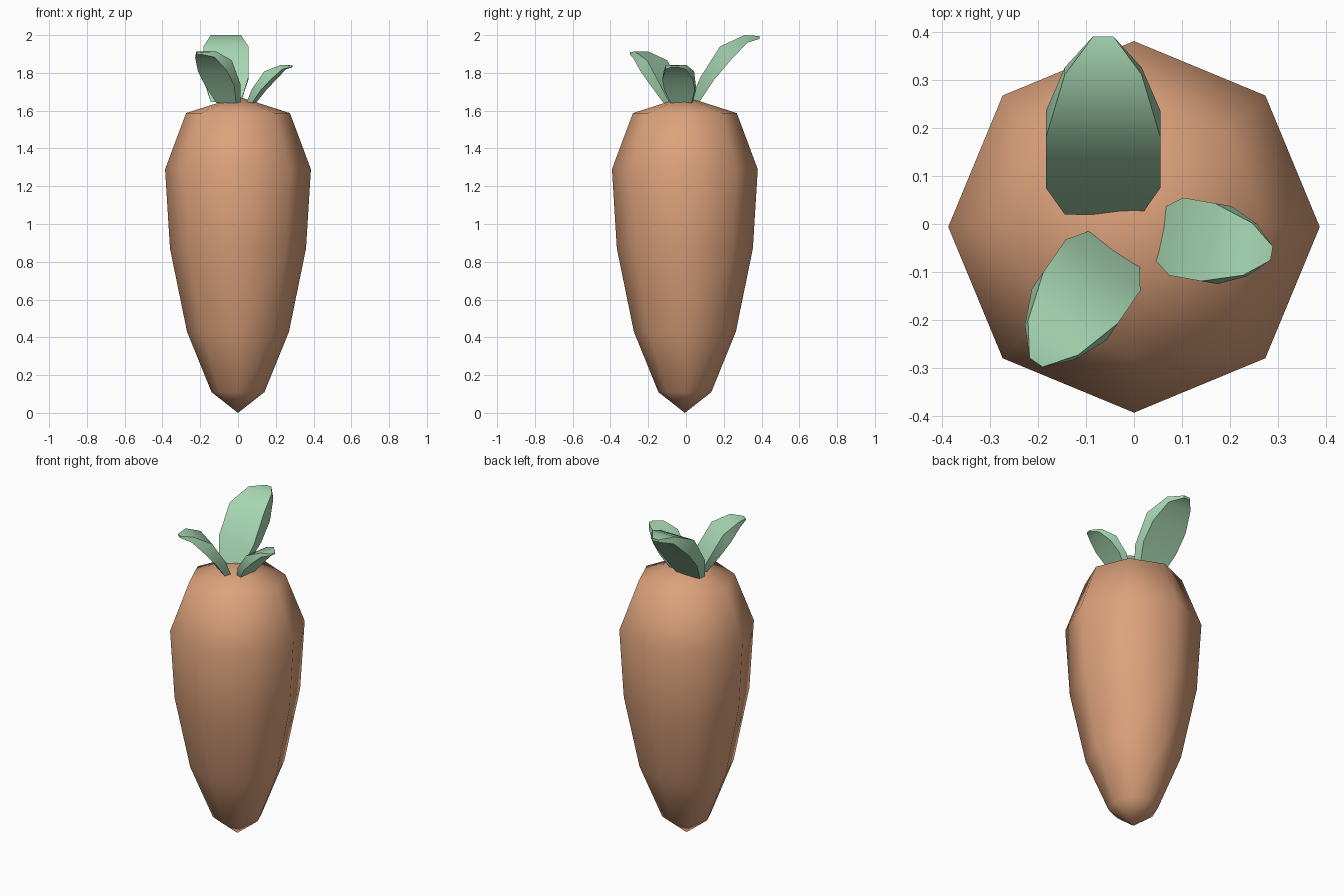
import bpy, bmesh, math
from mathutils import Matrix, Vector

if "Cube" in bpy.data.objects:
    bpy.data.objects.remove(bpy.data.objects["Cube"])


def material(name, rgb):
    m = bpy.data.materials.new(name)
    m.diffuse_color = (*rgb, 1)
    m.use_nodes = True
    m.node_tree.nodes["Principled BSDF"].inputs["Base Color"].default_value = m.diffuse_color
    return m


orange = material("carrot orange", (0.72, 0.36, 0.20))
green = material("leaf green", (0.39, 0.68, 0.45))


def make_object(name, bm, mat, angle):
    bmesh.ops.recalc_face_normals(bm, faces=bm.faces[:])
    mesh = bpy.data.meshes.new(name)
    bm.to_mesh(mesh)
    bm.free()
    mesh.materials.append(mat)
    ob = bpy.data.objects.new(name, mesh)
    bpy.context.collection.objects.link(ob)
    bpy.ops.object.select_all(action='DESELECT')
    ob.select_set(True)
    bpy.context.view_layer.objects.active = ob
    bpy.ops.object.shade_smooth_by_angle(angle=math.radians(angle))
    return ob


def loft(bm, rings):
    for a, b in zip(rings, rings[1:]):
        n = len(a)
        for i in range(n):
            bm.faces.new((a[i], a[(i + 1) % n], b[(i + 1) % n], b[i]))


# Root: eight-sided turned body with a pointed tip and a low domed top
CY = -0.006
profile = [(0.14, 0.11), (0.27, 0.43), (0.36, 0.87), (0.386, 1.29), (0.275, 1.587)]
bm = bmesh.new()
rings = [[bm.verts.new((r * math.cos(i * math.pi / 4), CY + r * math.sin(i * math.pi / 4), z))
          for i in range(8)] for r, z in profile]
loft(bm, rings)
for ring, z in ((rings[0], 0.0), (rings[-1], 1.675)):
    tip = bm.verts.new((0, CY, z))
    for i in range(8):
        bm.faces.new((ring[i], ring[(i + 1) % 8], tip))
make_object("carrot_root", bm, orange, 80)

# Leaves: one curved, tapering slab, turned and scaled three times
upper = [(0, 0), (0.055, 0.13), (0.16, 0.295), (0.29, 0.355), (0.37, 0.35)]
lower = [(0.05, 0), (0.13, 0.12), (0.215, 0.22), (0.305, 0.315), (0.37, 0.335)]
half_width = [0.08, 0.119, 0.119, 0.08, 0.021]


def leaf(name, base, degrees, scale):
    bm = bmesh.new()
    rings = [[bm.verts.new(p) for p in ((u[0], -w, u[1]), (u[0], w, u[1]),
                                        (l[0], w, l[1]), (l[0], -w, l[1]))]
             for u, l, w in zip(upper, lower, half_width)]
    loft(bm, rings)
    bm.faces.new(rings[0])
    bm.faces.new(rings[-1])
    place = (Matrix.Translation(base) @ Matrix.Rotation(math.radians(degrees), 4, 'Z')
             @ Matrix.Diagonal(Vector((*scale, 1))))
    bmesh.ops.transform(bm, matrix=place, verts=bm.verts[:])
    make_object(name, bm, green, 45)


leaf("back_leaf", (-0.064, 0.02, 1.645), 90, (1, 1, 1))
leaf("front_left_leaf", (-0.04, -0.05, 1.64), -124.5, (0.78, 0.79, 0.77))
leaf("right_leaf", (0.053, -0.02, 1.64), -10, (0.64, 0.69, 0.57))
